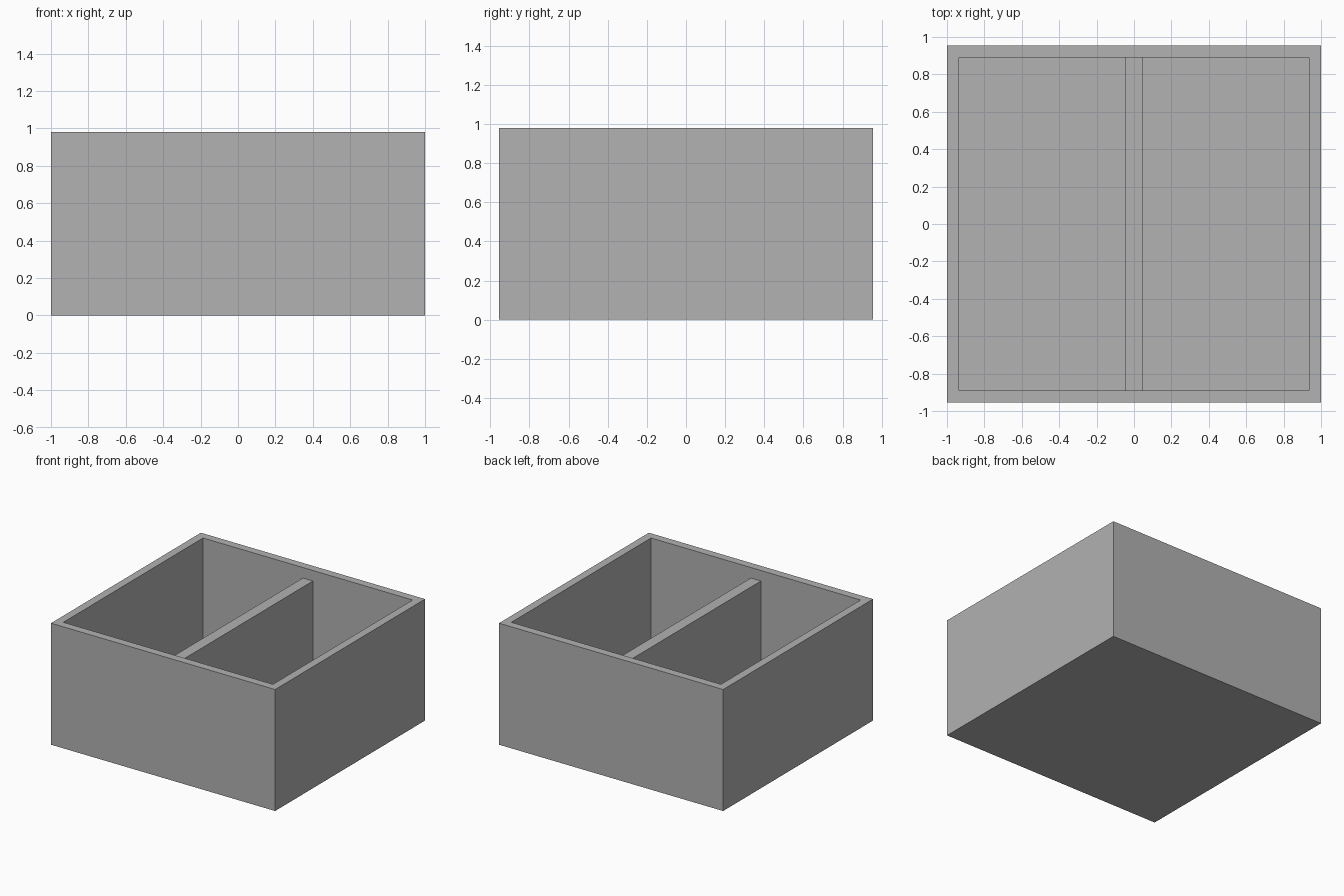
import bpy
import bmesh
from mathutils import Matrix, Vector

cube = bpy.data.objects.get("Cube")
if cube:
    bpy.data.objects.remove(cube, do_unlink=True)

WIDTH, DEPTH, HEIGHT = 2.0, 1.91, 0.98
WALL, FLOOR = 0.065, 0.065
DIVIDER_WIDTH, DIVIDER_TOP = 0.09, 0.895

GREY = (0.445, 0.445, 0.445, 1.0)
grey = bpy.data.materials.new("plain grey")
grey.use_nodes = True
grey.diffuse_color = GREY
grey.node_tree.nodes["Principled BSDF"].inputs["Base Color"].default_value = GREY


def add_box(bm, size, base):
    """Add a box whose underside is centred on x = y = 0 at height base."""
    place = Matrix.Translation((0, 0, base + size[2] / 2))
    scale = Matrix.Diagonal(Vector((*size, 1)))
    return bmesh.ops.create_cube(bm, size=1, matrix=place @ scale)


def finish(bm, name):
    mesh = bpy.data.meshes.new(name)
    bm.to_mesh(mesh)
    bm.free()
    mesh.materials.append(grey)
    obj = bpy.data.objects.new(name, mesh)
    bpy.context.collection.objects.link(obj)
    return obj


# Open tray: inset the lid of a solid block, then sink it to the floor
bm = bmesh.new()
add_box(bm, (WIDTH, DEPTH, HEIGHT), 0)
bm.normal_update()
lid = max(bm.faces, key=lambda f: f.calc_center_median().z)
bmesh.ops.inset_region(bm, faces=[lid], thickness=WALL, use_even_offset=True)
sunk = bmesh.ops.extrude_discrete_faces(bm, faces=[lid])["faces"][0]
bmesh.ops.translate(bm, verts=sunk.verts, vec=(0, 0, FLOOR - HEIGHT))
bmesh.ops.recalc_face_normals(bm, faces=bm.faces)
finish(bm, "tray")

# Central divider, slightly lower than the rim
bm = bmesh.new()
add_box(bm, (DIVIDER_WIDTH, DEPTH - 2 * WALL, DIVIDER_TOP - FLOOR), FLOOR)
finish(bm, "divider")
